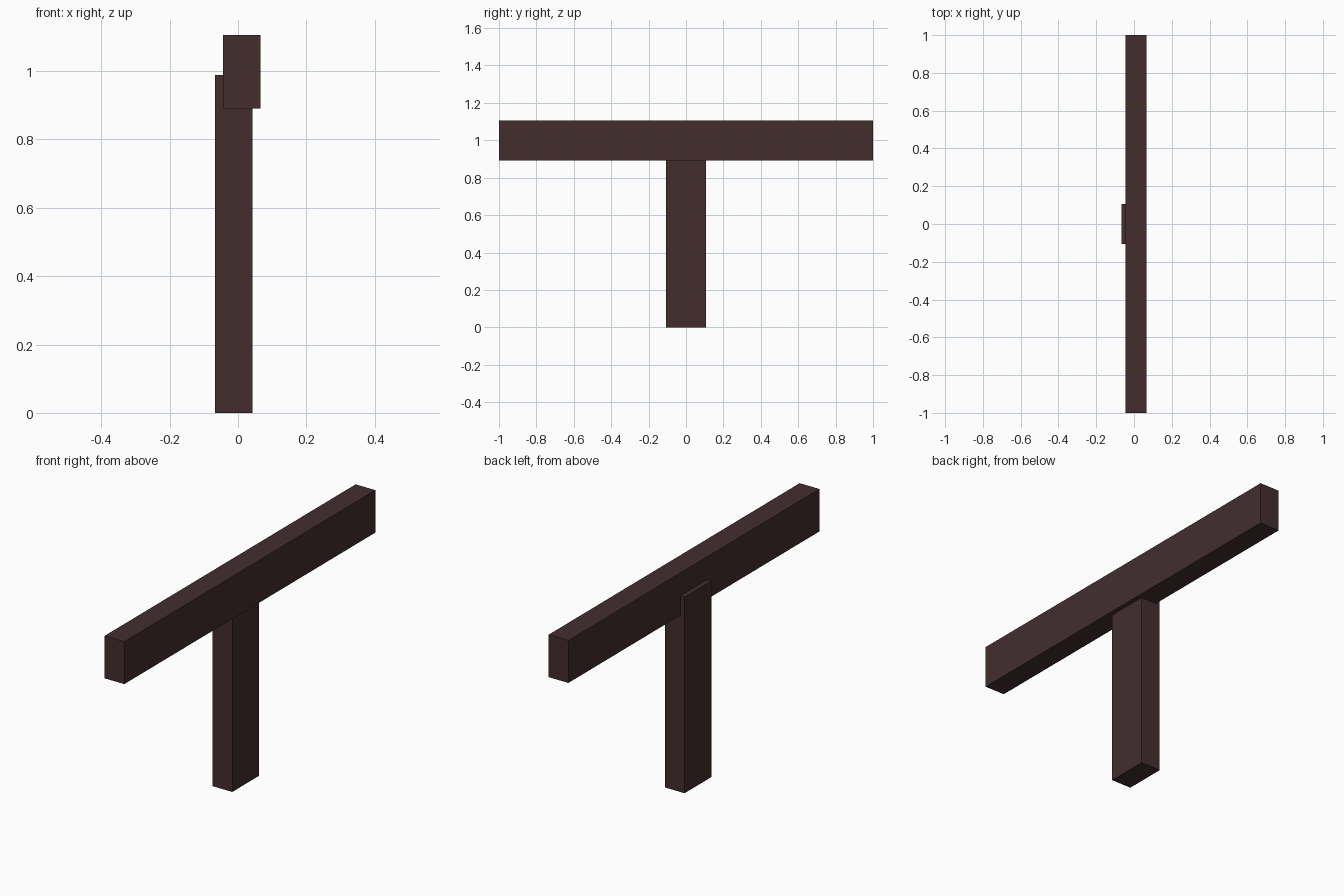
import bpy
import bmesh

if "Cube" in bpy.data.objects:
    bpy.data.objects.remove(bpy.data.objects["Cube"])

# Single dark brown timber colour
wood = bpy.data.materials.new("dark brown wood")
wood.diffuse_color = (0.056, 0.027, 0.028, 1.0)
wood.use_nodes = True
wood.node_tree.nodes["Principled BSDF"].inputs["Base Color"].default_value = wood.diffuse_color


def box(name, lo, hi):
    """Flat-shaded box spanning two opposite corners."""
    bm = bmesh.new()
    bmesh.ops.create_cube(bm, size=1.0)
    for v in bm.verts:
        for i in range(3):
            v.co[i] = lo[i] if v.co[i] < 0 else hi[i]
    mesh = bpy.data.meshes.new(name)
    bm.to_mesh(mesh)
    bm.free()
    mesh.materials.append(wood)
    obj = bpy.data.objects.new(name, mesh)
    bpy.context.collection.objects.link(obj)
    return obj


# Upright post, set slightly back so it shows behind the beam
box("post", (-0.067, -0.107, 0.0), (0.043, 0.107, 0.989))

# Long horizontal beam resting over the post
box("cross_beam", (-0.044, -1.0, 0.891), (0.066, 1.0, 1.105))
